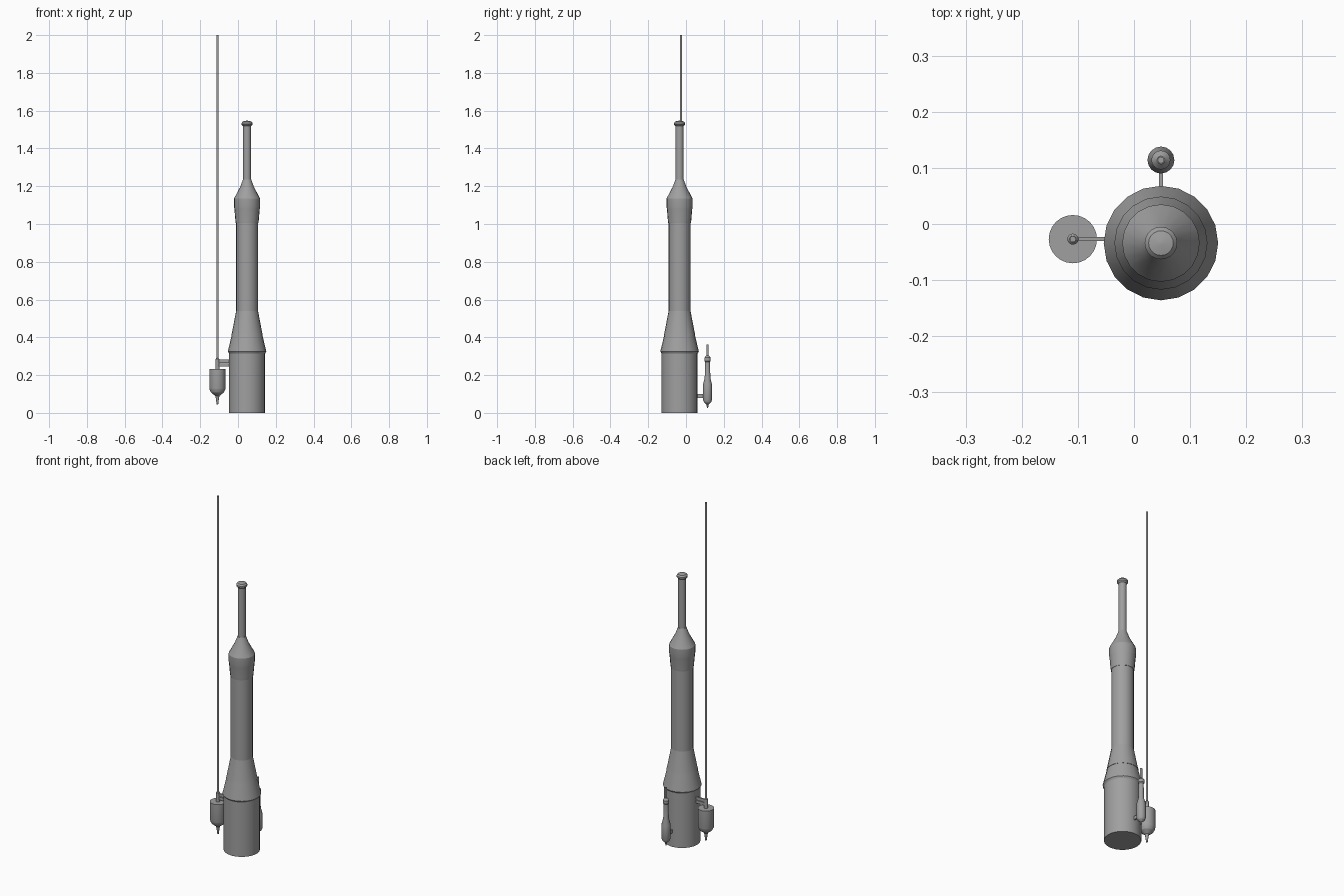
import bpy, bmesh, math

cube = bpy.data.objects.get("Cube")
if cube:
    bpy.data.objects.remove(cube, do_unlink=True)

grey = bpy.data.materials.new("steel_grey")
grey.use_nodes = True
color = (0.35, 0.35, 0.35, 1)
grey.diffuse_color = color
grey.node_tree.nodes["Principled BSDF"].inputs["Base Color"].default_value = color


def finish(bm, name):
    bmesh.ops.recalc_face_normals(bm, faces=bm.faces[:])
    mesh = bpy.data.meshes.new(name)
    bm.to_mesh(mesh)
    bm.free()
    mesh.materials.append(grey)
    obj = bpy.data.objects.new(name, mesh)
    bpy.context.collection.objects.link(obj)
    bpy.ops.object.select_all(action='DESELECT')
    bpy.context.view_layer.objects.active = obj
    obj.select_set(True)
    bpy.ops.object.shade_smooth_by_angle(angle=math.radians(25))
    return obj


def turned(name, center, profile, sides):
    """Closed surface of revolution from (radius, height) pairs."""
    bm = bmesh.new()
    rings = []
    for r, z in profile:
        rings.append([bm.verts.new((center[0] + r * math.cos(i * math.tau / sides),
                                    center[1] + r * math.sin(i * math.tau / sides), z))
                      for i in range(sides)])
    for low, high in zip(rings, rings[1:]):
        for i in range(sides):
            j = (i + 1) % sides
            bm.faces.new((low[i], low[j], high[j], high[i]))
    bm.faces.new(rings[0])
    bm.faces.new(rings[-1])
    return finish(bm, name)


def box(name, low, high):
    bm = bmesh.new()
    bmesh.ops.create_cube(bm, size=1)
    for v in bm.verts:
        v.co = [(a + b) / 2 + c * (b - a) for a, b, c in zip(low, high, v.co)]
    return finish(bm, name)


tower = (0.048, -0.034)
tank = (-0.109, -0.027)
small = (0.048, 0.114)

# Main stepped tower
turned("tower_base", tower, [(0.096, 0), (0.096, 0.315), (0.102, 0.325), (0.081, 0.413)], 20)
turned("tower_shoulder", tower, [(0.083, 0.413), (0.079, 0.43), (0.058, 0.54)], 20)
turned("tower_shaft", tower, [(0.058, 0.54), (0.058, 1.01)], 20)
turned("tower_head", tower, [(0.060, 1.005), (0.062, 1.02), (0.067, 1.08), (0.069, 1.09),
                             (0.069, 1.135), (0.037, 1.195), (0.022, 1.235)], 20)
turned("tower_spire", tower, [(0.021, 1.23), (0.021, 1.525)], 20)
turned("spire_cap", tower, [(0.021, 1.518), (0.029, 1.526), (0.029, 1.535),
                            (0.022, 1.543), (0.004, 1.547)], 20)

# Side tank with its tall mast
turned("tank", tank, [(0.004, 0.045), (0.008, 0.075), (0.011, 0.09), (0.034, 0.108),
                      (0.041, 0.122), (0.043, 0.13), (0.043, 0.233)], 24)
turned("mast_socket", tank, [(0.010, 0.23), (0.010, 0.285), (0.006, 0.29)], 12)
turned("mast", tank, [(0.0055, 0.23), (0.0055, 2.0)], 12)
for i, z in enumerate((0.245, 0.265)):
    box(f"tank_bracket_{i + 1}", (tank[0], tank[1] - 0.0035, z),
        (-0.04, tank[1] + 0.0035, z + 0.017))

# Small rear probe
turned("probe_body", small, [(0.003, 0.027), (0.006, 0.045), (0.018, 0.055), (0.024, 0.068),
                             (0.024, 0.15), (0.015, 0.185), (0.013, 0.27)], 16)
turned("probe_collar", small, [(0.012, 0.268), (0.017, 0.275), (0.017, 0.292),
                               (0.007, 0.303)], 16)
turned("probe_rod", small, [(0.006, 0.29), (0.006, 0.362)], 12)
box("probe_bracket", (small[0] - 0.0035, 0.05, 0.08), (small[0] + 0.0035, small[1], 0.1))
